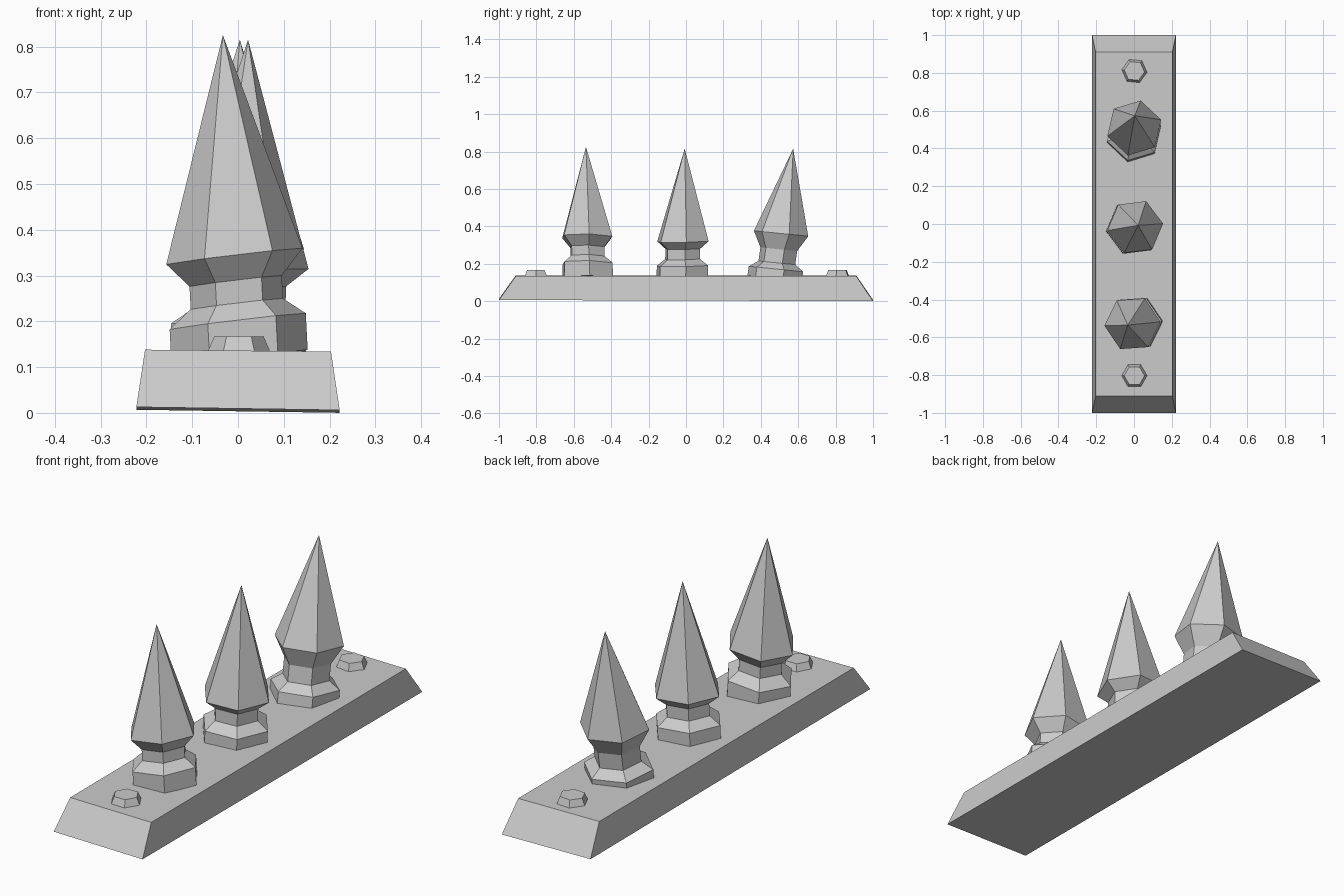
import bpy, bmesh
from math import cos, sin, pi, radians

if "Cube" in bpy.data.objects:
    bpy.data.objects.remove(bpy.data.objects["Cube"])

metal = bpy.data.materials.new("dull_grey_metal")
metal.use_nodes = True
GREY = (0.6, 0.6, 0.6, 1)
metal.diffuse_color = GREY
metal.node_tree.nodes["Principled BSDF"].inputs["Base Color"].default_value = GREY


def loft(name, rings, apex=None):
    """Skin a stack of equal rings, closed by a flat cap or a point."""
    bm = bmesh.new()
    loops = [[bm.verts.new(p) for p in ring] for ring in rings]
    n = len(loops[0])
    bm.faces.new(loops[0][::-1])
    for low, high in zip(loops, loops[1:]):
        for i in range(n):
            j = (i + 1) % n
            bm.faces.new((low[i], low[j], high[j], high[i]))
    if apex:
        tip = bm.verts.new(apex)
        for i in range(n):
            bm.faces.new((loops[-1][i], loops[-1][(i + 1) % n], tip))
    else:
        bm.faces.new(loops[-1])
    bmesh.ops.recalc_face_normals(bm, faces=bm.faces)
    mesh = bpy.data.meshes.new(name)
    bm.to_mesh(mesh)
    bm.free()
    mesh.materials.append(metal)
    obj = bpy.data.objects.new(name, mesh)
    bpy.context.collection.objects.link(obj)


def hexagon(cx, cy, z, r, turn, slope=(0, 0)):
    """Six-sided ring whose plane tips by the given x and y slopes."""
    pts = []
    for i in range(6):
        a = radians(turn) + i * pi / 3
        dx, dy = r * cos(a), r * sin(a)
        pts.append((cx + dx, cy + dy, z + slope[0] * dx + slope[1] * dy))
    return pts


def rectangle(hx, hy, z, sx=0, sy=0):
    return [(x, y, z + sx * x + sy * y)
            for x, y in ((-hx, -hy), (hx, -hy), (hx, hy), (-hx, hy))]


# Tapered base plate, its underside very slightly skewed
loft("base_plate", [rectangle(0.222, 1, 0.0065, -0.015, -0.003),
                    rectangle(0.203, 0.91, 0.136, -0.01)])

# Hexagonal bolt heads at both ends
for name, y, turn in (("front_bolt", -0.803, 0), ("back_bolt", 0.81, -6)):
    loft(name, [hexagon(0.002, y, 0.12, 0.074, turn),
                hexagon(0.002, y, 0.167, 0.054, turn)])

# Spikes: foot, collar, neck and flared head, each leaning its own way
RADII = (0.149, 0.149, 0.101, 0.101, 0.149)


def spike(name, foot, tip, turn, heights, slope):
    rings = []
    for z, r in zip(heights, RADII):
        t = (z - 0.13) / (tip[2] - 0.13)
        cx = foot[0] + (tip[0] - foot[0]) * t
        cy = foot[1] + (tip[1] - foot[1]) * t
        rings.append(hexagon(cx, cy, z, r, turn, slope))
    loft(name, rings, tip)


spike("front_spike", (0.003, -0.525), (-0.033, -0.535, 0.825), 4,
      (0.12, 0.2, 0.238, 0.288, 0.342), (0.12, -0.02))
spike("middle_spike", (0, -0.02), (0.022, -0.007, 0.815), 7,
      (0.12, 0.19, 0.225, 0.28, 0.32), (-0.04, 0.02))
spike("back_spike", (0, 0.475), (0.004, 0.573, 0.815), 17,
      (0.12, 0.172, 0.205, 0.278, 0.362), (0, -0.1))
